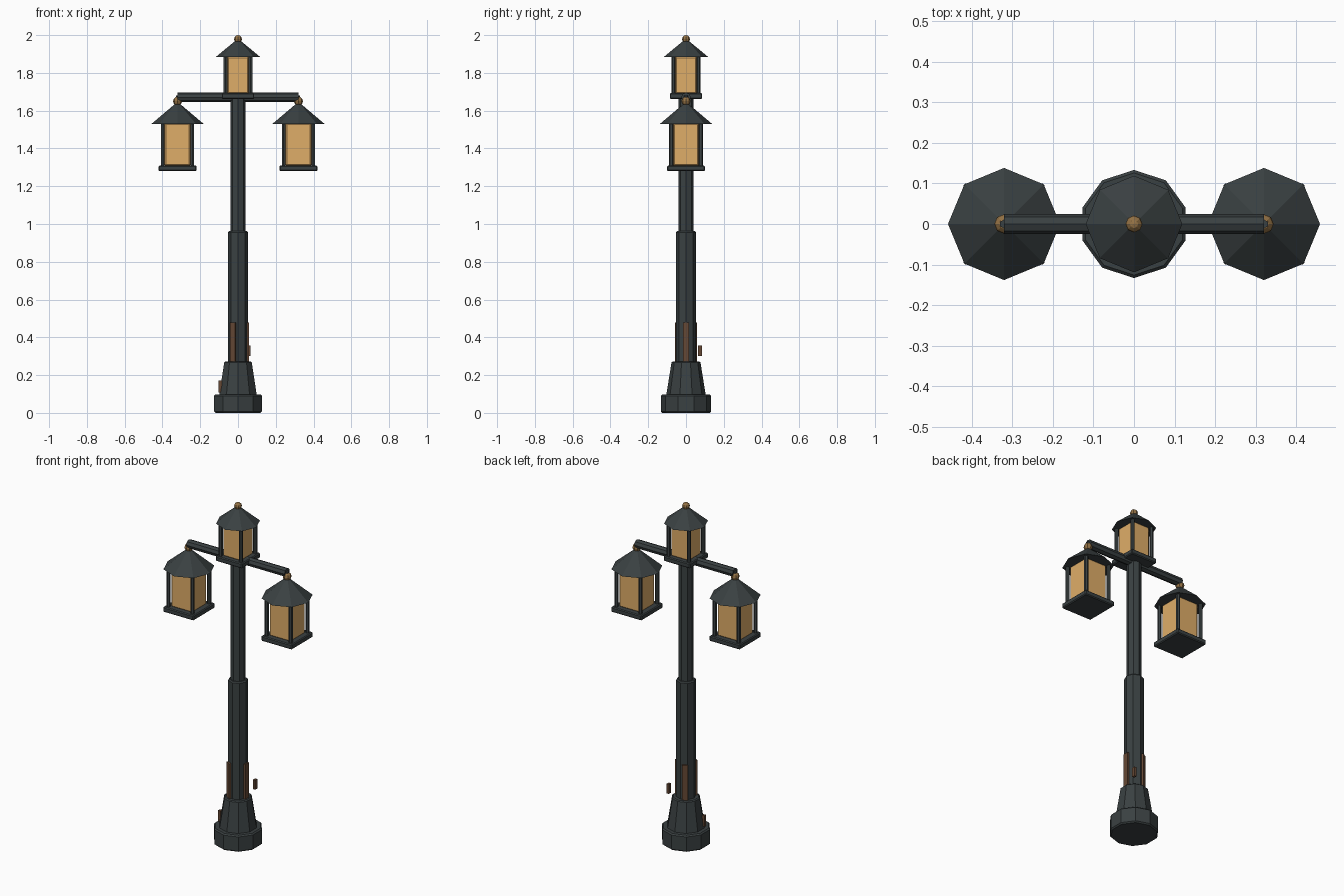
import bpy, math
from math import pi, cos, sin

if "Cube" in bpy.data.objects:
    bpy.data.objects.remove(bpy.data.objects["Cube"])


def mat(name, rgb):
    m = bpy.data.materials.new(name)
    m.diffuse_color = (*rgb, 1)
    m.use_nodes = True
    m.node_tree.nodes["Principled BSDF"].inputs["Base Color"].default_value = m.diffuse_color
    return m


IRON = mat("iron", (0.042, 0.052, 0.054))
GLASS = mat("warm_glass", (0.74, 0.42, 0.14))
BRASS = mat("brass", (0.30, 0.17, 0.06))
RUST = mat("rust", (0.13, 0.065, 0.035))


def finish(name, m, bevel=0):
    o = bpy.context.object
    o.name = name
    o.data.materials.append(m)
    if bevel:
        b = o.modifiers.new("bevel", 'BEVEL')
        b.width = bevel
        b.segments = 1
        b.limit_method = 'ANGLE'
        b.angle_limit = math.radians(50)
    return o


def cone(name, r1, r2, z0, z1, n, m=IRON, x=0, y=0, bevel=0):
    bpy.ops.mesh.primitive_cone_add(vertices=n, radius1=r1, radius2=r2, depth=z1 - z0,
                                    location=(x, y, (z0 + z1) / 2))
    return finish(name, m, bevel)


def box(name, size, loc, m=IRON, bevel=0, rot=0):
    bpy.ops.mesh.primitive_cube_add(size=1, location=loc, rotation=(0, 0, rot))
    o = bpy.context.object
    o.scale = size
    bpy.ops.object.transform_apply(location=False, rotation=False, scale=True)
    return finish(name, m, bevel)


def ball(name, r, x, z):
    bpy.ops.mesh.primitive_uv_sphere_add(segments=8, ring_count=6, radius=r, location=(x, 0, z))
    return finish(name, BRASS)


def lantern(label, x, z0, z1, z2, plate, post, glass, roof):
    # floor plate, glowing glass, four corner posts and eight-sided roof
    t = 0.03
    box(label + "_plate", (plate * 2, plate * 2, t), (x, 0, z0 + t / 2), IRON, 0.005)
    box(label + "_glass", (glass * 2, glass * 2, z1 - z0 - t + 0.01),
        (x, 0, (z0 + t + z1) / 2), GLASS, 0.009)
    for i in (-1, 1):
        for j in (-1, 1):
            cone(label + "_post", 0.011, 0.011, z0 + t - 0.005, z1 + 0.01, 6,
                 x=x + i * post, y=j * post)
    cone(label + "_roof", roof, 0.014, z1, z2, 8, x=x)


# base and tapered foot
cone("base", 0.133, 0.133, 0, 0.097, 10, bevel=0.007)
cone("foot", 0.105, 0.076, 0.09, 0.272, 10, bevel=0.005)

# two-stage pole
cone("lower_pole", 0.053, 0.053, 0.26, 0.962, 8, bevel=0.006)
cone("upper_pole", 0.040, 0.040, 0.95, 1.67, 8)

# rust strips round the lower pole
for k in range(3):
    a = k * 2 * pi / 3
    box("rust_strip", (0.012, 0.032, 0.215), (0.053 * cos(a), 0.053 * sin(a), 0.37), RUST, 0, a)

# loose chips
box("pole_chip", (0.014, 0.02, 0.056), (0.06, 0.074, 0.328), RUST)
box("foot_chip", (0.018, 0.016, 0.065), (-0.095, -0.03, 0.14), RUST)

# cross arm
arm = cone("cross_arm", 0.025, 0.025, 1.35, 1.99, 8)
arm.location.z = 1.671
arm.rotation_euler = (0, pi / 2, 0)

# top lantern with finial
lantern("top_lantern", 0, 1.663, 1.883, 1.97, 0.086, 0.066, 0.060, 0.119)
ball("finial", 0.021, 0, 1.979)

# hanging side lanterns
for side, s in (("left", -1), ("right", 1)):
    x = 0.32 * s
    lantern(side + "_lantern", x, 1.28, 1.53, 1.635, 0.10, 0.078, 0.070, 0.138)
    ball(side + "_hanger_ball", 0.024, x, 1.65)
    cone(side + "_hanger_rod", 0.011, 0.011, 1.62, 1.68, 6, x=x)
